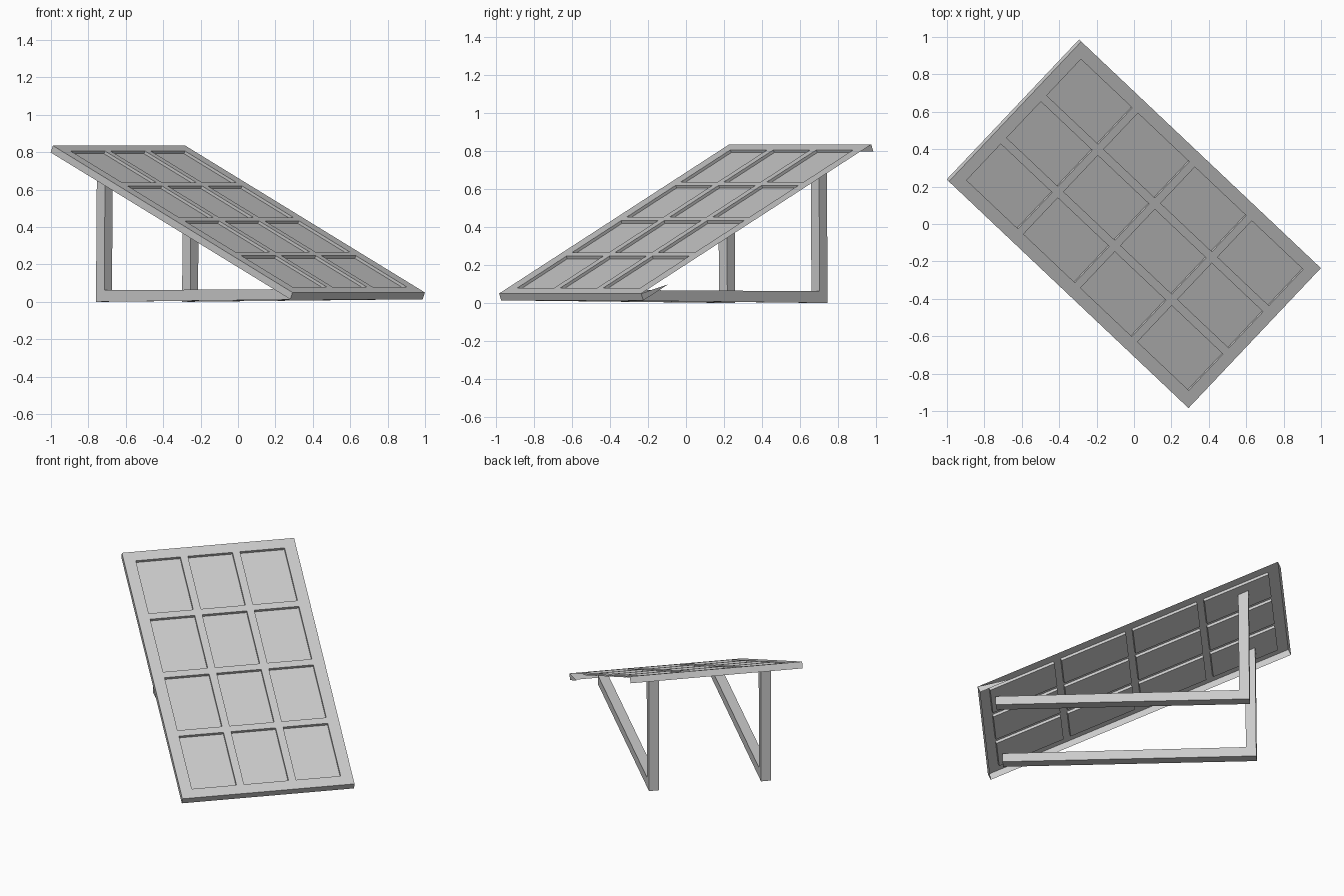
import bpy, bmesh, math

if "Cube" in bpy.data.objects:
    bpy.data.objects.remove(bpy.data.objects["Cube"])

YAW = math.radians(46.6)      # width axis of the panel, seen from above
TILT = math.radians(24.0)     # slope of the panel
W, L, T = 0.515, 1.93, 0.04   # half width, slope length, rim depth
LOW_H, LOW_Z = -0.888, 0.05   # top edge of the low end
RECESS = 0.016


def world(u, h, z):
    """u = across the panel, h = horizontal uphill direction."""
    c, s = math.cos(YAW), math.sin(YAW)
    return (u * c - h * s, u * s + h * c, z)


def on_panel(u, s, w=0.0):
    """s = distance up the slope, w = depth below the top surface."""
    return world(u, LOW_H + s * math.cos(TILT) + w * math.sin(TILT),
                 LOW_Z + s * math.sin(TILT) - w * math.cos(TILT))


def finish(name, bm):
    bmesh.ops.remove_doubles(bm, verts=bm.verts, dist=1e-5)
    bmesh.ops.recalc_face_normals(bm, faces=bm.faces)
    mesh = bpy.data.meshes.new(name)
    bm.to_mesh(mesh)
    bm.free()
    obj = bpy.data.objects.new(name, mesh)
    bpy.context.collection.objects.link(obj)
    return obj


def cuts(start, end, count, border=0.07, bar=0.045):
    """Grid lines: border, then cells separated by bars, then border."""
    cell = (end - start - 2 * border - (count - 1) * bar) / count
    lines = [start]
    for i in range(count):
        a = start + border + i * (cell + bar)
        lines += [a, a + cell]
    return lines + [end]


# Panel: thin shell with sunken cells, open underneath
bm = bmesh.new()


def face(*pts):
    bm.faces.new([bm.verts.new(on_panel(*p)) for p in pts])


us, ss = cuts(-W, W, 3), cuts(0, L, 4)
for i, (u0, u1) in enumerate(zip(us, us[1:])):
    for j, (s0, s1) in enumerate(zip(ss, ss[1:])):
        ring = [(u0, s0), (u1, s0), (u1, s1), (u0, s1)]
        sunken = i % 2 == 1 and j % 2 == 1
        face(*[(u, s, RECESS if sunken else 0) for u, s in ring])
        if sunken:
            for a, b in zip(ring, ring[1:] + ring[:1]):
                face((*a, 0), (*b, 0), (*b, RECESS), (*a, RECESS))

# Rim: low end, high end and one long side; the other side has only a corner piece
for a, b in [((-W, 0), (W, 0)), ((W, L), (-W, L)), ((-W, L), (-W, 0))]:
    face((*a, 0), (*b, 0), (*b, T), (*a, T))
face((W, 0, 0), (W, 0, T), (W, 0.21, T))
finish("panel", bm)

# L-shaped legs: ground bar and upright post, top cut to the slope
PROFILE = [(-0.79, 0.012), (0.70, 0.0), (0.693, 0.733), (0.633, 0.706),
           (0.639, 0.062), (-0.79, 0.068)]
for name, u in (("left_leg", -0.335), ("right_leg", 0.335)):
    bm = bmesh.new()
    sides = [[bm.verts.new(world(u + d, h, z)) for h, z in PROFILE] for d in (-0.03, 0.03)]
    for side in sides:
        bm.faces.new(side)
    n = len(PROFILE)
    for k in range(n):
        m = (k + 1) % n
        bm.faces.new([sides[0][k], sides[0][m], sides[1][m], sides[1][k]])
    finish(name, bm)
